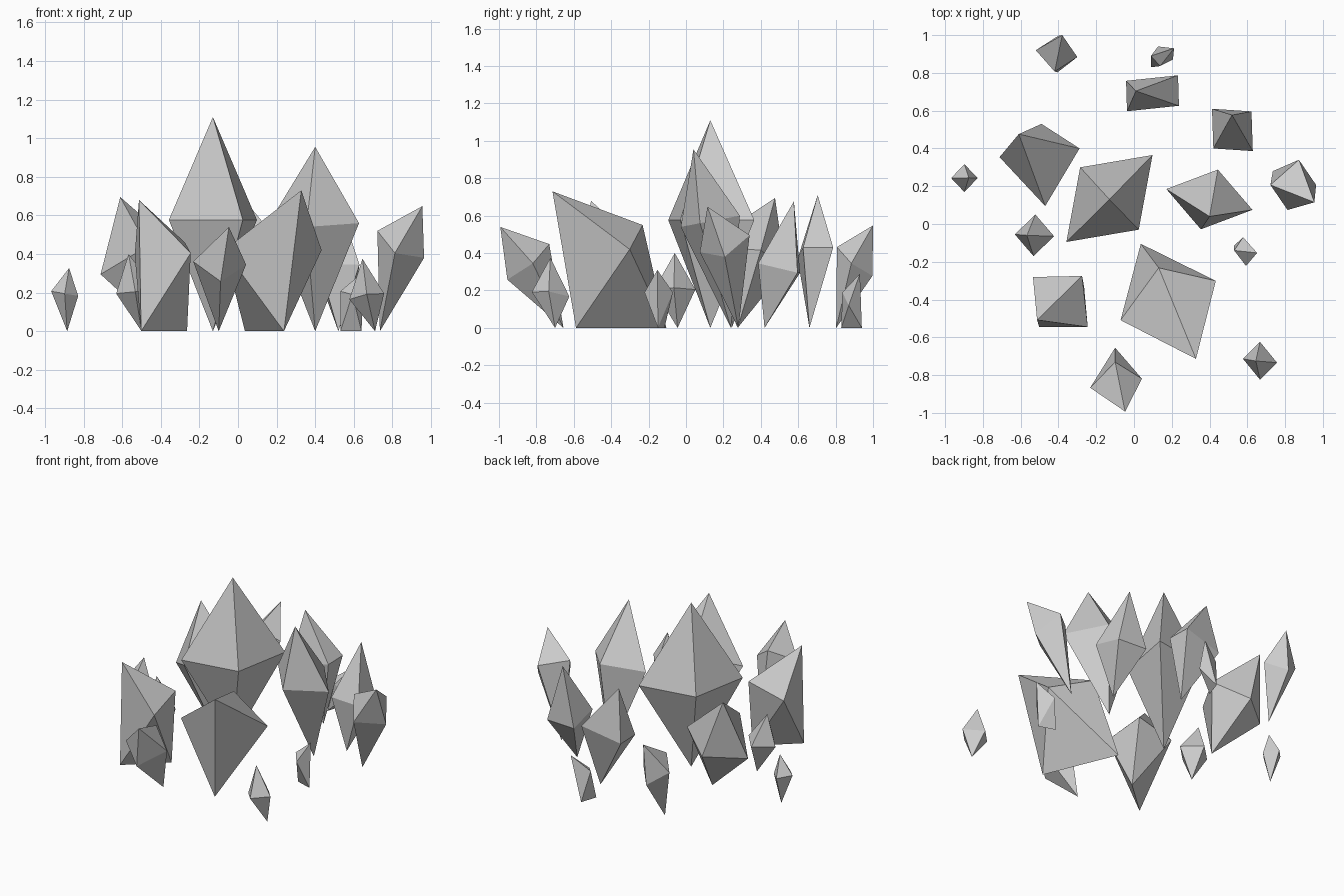
import bpy, bmesh
from mathutils import Vector


def crystal(name, tip, base, centre, u, v, foot=None):
    """Leaning four-sided double pyramid.
    The girdle is centre +/- u, +/- v; foot pulls the last girdle corner to a new spot."""
    c, u, v = Vector(centre), Vector(u), Vector(v)
    ring = [c + u, c + v, c - u, Vector(foot) if foot else c - v]
    bm = bmesh.new()
    top = bm.verts.new(tip)
    bottom = bm.verts.new((base[0], base[1], 0))
    girdle = [bm.verts.new(p) for p in ring]
    for i in range(4):
        a, b = girdle[i], girdle[(i + 1) % 4]
        bm.faces.new((a, b, top))
        bm.faces.new((b, a, bottom))
    bmesh.ops.recalc_face_normals(bm, faces=bm.faces)
    mesh = bpy.data.meshes.new(name)
    bm.to_mesh(mesh)
    bm.free()
    bpy.context.collection.objects.link(bpy.data.objects.new(name, mesh))


# Large crystals in the middle
crystal("crystal_centre", (-.13, .13, 1.11), (-.13, .13),
        (-.13, .135, .577), (.228, .23, 0), (.155, -.165, 0))
crystal("crystal_right", (.40, .04, .955), (.40, .24),
        (.399, .13, .57), (.228, -.055, -.01), (.045, .158, .03))
crystal("crystal_left", (-.61, .476, .695), (-.39, .276),
        (-.50, .377, .355), (.212, .023, .06), (.01, .153, -.04), foot=(-.47, .095, .44))

# Crystals resting on a ground edge
crystal("crystal_front", (.328, -.714, .73), (.036, -.105),
        (.181, -.405, .42), (.252, .104, 0), (-.05, .173, .13), foot=(.238, -.588, 0))
crystal("crystal_front_left", (-.513, -.508, .68), (-.264, -.333),
        (-.39, -.413, .40), (.145, -.132, .005), (.115, .138, .06), foot=(-.502, -.545, 0))

# Medium crystals leaning outwards
crystal("crystal_far_right", (.955, .115, .648), (.735, .28),
        (.843, .207, .45), (.121, 0, -.07), (.03, .133, .045))
crystal("crystal_front_tip", (-.047, -.993, .54), (-.10, -.655),
        (-.095, -.843, .353), (.137, .024, -.008), (-.005, .112, .095))
crystal("crystal_back", (.01, .704, .71), (.178, .66),
        (.098, .692, .40), (.14, -.066, .03), (.135, .095, .03))
crystal("crystal_back_right", (.519, .577, .677), (.52, .42),
        (.521, .498, .32), (.108, -.112, .025), (.101, .098, -.025))
crystal("crystal_back_left", (-.38, 1.0, .548), (-.405, .803),
        (-.41, .902, .355), (.11, -.018, -.01), (.01, .095, -.077))

# Small outlying crystals
crystal("shard_back", (.212, .93, .29), (.09, .83),
        (.148, .88, .16), (.058, -.01, -.04), (-.01, -.044, .03), foot=(.127, .94, 0))
crystal("shard_right", (.652, -.153, .31), (.53, -.115),
        (.585, -.146, .19), (.008, -.076, 0), (-.055, .006, .017), foot=(.64, -.15, 0))
crystal("shard_front_right", (.645, -.725, .375), (.71, -.70),
        (.667, -.724, .18), (.09, -.01, .015), (0, .1, -.012))
crystal("shard_left", (-.567, -.06, .40), (-.50, -.045),
        (-.527, -.06, .205), (.104, -.005, .01), (.005, .11, 0))
crystal("shard_far_left", (-.875, .245, .327), (-.885, .245),
        (-.898, .243, .195), (.07, 0, -.012), (0, .074, 0))
